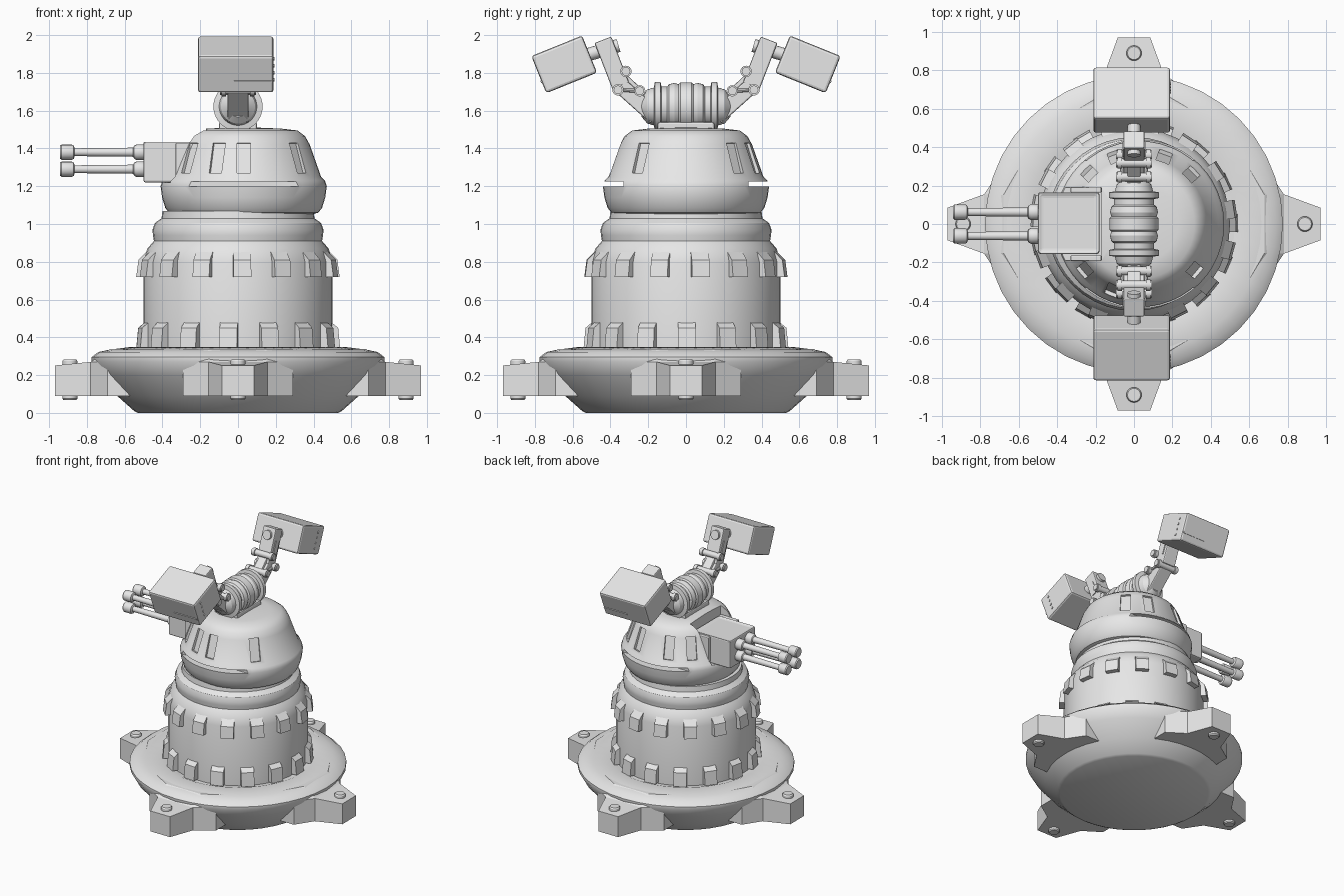
import bpy, bmesh
from math import sin, cos, pi, radians, atan2
from mathutils import Vector, Matrix

if "Cube" in bpy.data.objects:
    bpy.data.objects.remove(bpy.data.objects["Cube"])

GREY = (0.8, 0.8, 0.8, 1)
grey = bpy.data.materials.new("plain grey")
grey.use_nodes = True
grey.diffuse_color = GREY
grey.node_tree.nodes["Principled BSDF"].inputs["Base Color"].default_value = GREY


def finish(name, bm, bevel=0):
    bmesh.ops.recalc_face_normals(bm, faces=bm.faces)
    me = bpy.data.meshes.new(name)
    bm.to_mesh(me)
    bm.free()
    me.materials.append(grey)
    ob = bpy.data.objects.new(name, me)
    bpy.context.collection.objects.link(ob)
    if bevel:
        mod = ob.modifiers.new("bevel", "BEVEL")
        mod.width, mod.segments, mod.limit_method = bevel, 2, "ANGLE"
    return ob


def smooth(ob, angle=32):
    bpy.ops.object.select_all(action="DESELECT")
    ob.select_set(True)
    bpy.context.view_layer.objects.active = ob
    bpy.ops.object.shade_smooth_by_angle(angle=radians(angle))


def add_loft(bm, rings):
    """Skin a stack of equal-length rings and cap both ends."""
    vs = [[bm.verts.new(p) for p in ring] for ring in rings]
    n = len(vs[0])
    for a, b in zip(vs, vs[1:]):
        for i in range(n):
            j = (i + 1) % n
            bm.faces.new((a[i], a[j], b[j], b[i]))
    bm.faces.new(vs[0][::-1])
    bm.faces.new(vs[-1])


def loft(name, rings, bevel=0):
    bm = bmesh.new()
    add_loft(bm, rings)
    return finish(name, bm, bevel)


def lathe(name, profile, origin=(0, 0, 0), axis=(0, 0, 1), sides=40, angle=32):
    """Turn (radius, height) pairs about an axis."""
    rot = Vector((0, 0, 1)).rotation_difference(Vector(axis)).to_matrix()
    turn = [2 * pi * i / sides for i in range(sides)]
    rings = [[Vector(origin) + rot @ Vector((r * cos(t), r * sin(t), h)) for t in turn]
             for r, h in profile]
    ob = loft(name, rings)
    smooth(ob, angle)
    return ob


def rod(name, p, q, r, sides=16):
    d = Vector(q) - Vector(p)
    return lathe(name, [(r, 0), (r, d.length)], p, d, sides)


def box(name, centre, size, rot=Matrix(), bevel=0):
    bm = bmesh.new()
    m = Matrix.Translation(centre) @ rot @ Matrix.Diagonal((*size, 1))
    bmesh.ops.create_cube(bm, size=1, matrix=m)
    return finish(name, bm, bevel)


def cut(ob, cutter):
    mod = ob.modifiers.new("cut", "BOOLEAN")
    mod.object, mod.operation, mod.solver = cutter, "DIFFERENCE", "EXACT"
    bpy.context.view_layer.objects.active = ob
    bpy.ops.object.modifier_apply(modifier=mod.name)
    bpy.data.objects.remove(cutter)


# Base dish and column
lathe("base_dish", [(.53, 0), (.55, .01), (.64, .09), (.735, .2), (.775, .27), (.775, .295),
                    (.74, .322), (.68, .335), (.56, .35), (.52, .335)], angle=40)
lathe("column", [(.5, .3), (.5, .8), (.48, .87), (.445, .91), (.45, .94), (.453, .97),
                 (.44, 1.005), (.405, 1.03), (.4, 1.07)])


# Rings of tabs clamped round the column
def tabs(name, profile, start, count=15, half=.047):
    bm = bmesh.new()
    for k in range(count):
        turn = Matrix.Rotation(radians(start - 90 + 360 * k / count), 3, "Z")
        add_loft(bm, [[turn @ Vector((r, w, z)) for r, z in profile] for w in (-half, half)])
    return finish(name, bm)


tabs("upper_tabs", [(.45, .885), (.525, .81), (.537, .72), (.46, .72)], 2.5)
tabs("lower_tabs", [(.47, .5), (.53, .45), (.54, .345), (.46, .345)], -5.5)

# Four clamp feet with bolts
for k, side in enumerate(("left", "back", "right", "front")):
    turn = Matrix.Rotation(k * pi / 2, 3, "Z")

    def ring(half, z):
        pts = half + [(x, -y) for x, y in reversed(half)]
        return [turn @ Vector((x, y, z(x) if callable(z) else z)) for x, y in pts]

    body = [(.5, .29), (.69, .29), (.78, .155)]
    lip = [(.5, .29), (.6, .29), (.68, .15)]
    loft(side + "_clamp", [ring(body, .09), ring(body, .27), ring(lip, .337)])
    foot = [(.7, .158), (.78, .155), (.97, .085)]
    loft(side + "_foot", [ring(foot, .09), ring(foot, lambda x: .27 - .1 * (x - .78))])
    lathe(side + "_bolt", [(.034, .068), (.04, .076), (.04, .274), (.034, .283)],
          turn @ Vector((.89, 0, 0)), sides=16)

# Turret head, with gun recess, brow slits and window slots cut in
CX = .03
head = lathe("head", [(.36, 1.05), (.395, 1.06), (.415, 1.085), (.432, 1.14), (.44, 1.2),
                      (.43, 1.23), (.41, 1.25), (.35, 1.42), (.325, 1.465), (.285, 1.495),
                      (.2, 1.505), (.08, 1.51)], (CX, 0, 0), sides=48)
cut(head, box("cutter", (-.67, 0, 1.5), (1, .38, .56)))
for s in (-1, 1):
    cut(head, box("cutter", (CX, s * .53, 1.212), (.62, .4, .025)))
for deg in (-140, -112, -90, -40, 44, 70, 110, 135):
    a = radians(deg)
    rot = Matrix.Rotation(a, 4, "Z") @ Matrix.Rotation(radians(-18), 4, "Y")
    cut(head, box("cutter", (CX + .39 * cos(a), .39 * sin(a), 1.355), (.07, .07, .17), rot))
smooth(head)

# Gun housing with inset lid, side brackets and four barrels
gun = box("gun_housing", (-.34, .005, 1.33), (.32, .32, .22), bevel=.012)
bm = bmesh.new()
bm.from_mesh(gun.data)
lid = [f for f in bm.faces if f.normal.z > .9]
bmesh.ops.inset_region(bm, faces=lid, thickness=.025)
bmesh.ops.translate(bm, verts=lid[0].verts, vec=(0, 0, -.012))
bm.to_mesh(gun.data)
bm.free()
for s in (-1, 1):
    box("gun_bracket", (-.25, s * .178, 1.33), (.16, .03, .2), bevel=.006)
    for z in (1.29, 1.38):
        lathe("barrel", [(.038, 0), (.042, .01), (.042, .045), (.034, .06), (.024, .065),
                         (.021, .34), (.021, .375), (.036, .38), (.04, .39), (.04, .445),
                         (.034, .452)],
              (-.49, s * .062, z), (-1, 0, 0), sides=16)

# Ribbed hub lying across the top of the head
half_hub = [(.055, .235), (.09, .205), (.1, .17), (.13, .165), (.13, .135), (.105, .13),
            (.105, .1), (.118, .09), (.125, .06), (.118, .04), (.128, .03)]
lathe("hub", [(r, -h) for r, h in half_hub] + half_hub[::-1], (0, 0, 1.622), (0, 1, 0))
box("hub_saddle", (0, 0, 1.51), (.2, .3, .06), bevel=.01)


# Front and back jointed arms, each carrying a box pod
def bar(name, p, q, width, depth, bevel=.008):
    p, q = Vector(p), Vector(q)
    d = q - p
    rot = Matrix.Rotation(atan2(d.z, d.y), 4, "X")
    return box(name, (p + q) / 2, (width, d.length, depth), rot, bevel)


for s, side in ((-1, "front"), (1, "back")):
    def at(y, z, x=0):
        return Vector((x, s * y, z))

    bar(side + "_lower_arm", at(.16, 1.565), at(.35, 1.735), .11, .085)
    bar(side + "_upper_arm", at(.345, 1.73), at(.44, 1.975), .11, .095)
    bar(side + "_arm_rail", at(.19, 1.62), at(.34, 1.76), .07, .08)
    for y, z in ((.245, 1.705), (.36, 1.71), (.318, 1.808)):
        rod(side + "_pin", at(y, z, -.095), at(y, z, .095), .023)
        for x in (-.075, .075):
            rod(side + "_pin_collar", at(y, z, x - .012), at(y, z, x + .012), .03)
    for x in (-.062, .062):
        rod(side + "_link", at(.36, 1.71, x), at(.245, 1.705, x), .01, 8)
        bar(side + "_arm_plate", at(.37, 1.79, x * .9), at(.41, 1.89, x * .9), .01, .045, 0)
    rod(side + "_pod_pivot", at(.357, 1.945), at(.54, 1.89), .035)
    tilt = Matrix.Rotation(radians(-22 * s), 4, "X")
    pod = at(.645, 1.845, -.012)
    box(side + "_pod", pod, (.4, .29, .212), tilt, .014)
    box(side + "_pod_slot", pod + tilt.to_3x3() @ Vector((.09, s * .146, -.04)),
        (.2, .008, .014), tilt)
    for i in range(4):
        spot = pod + tilt.to_3x3() @ Vector((.2, s * .07, -.06 + .04 * i))
        rod(side + "_pod_stud", spot, spot + Vector((.005, 0, 0)), .009, 8)
